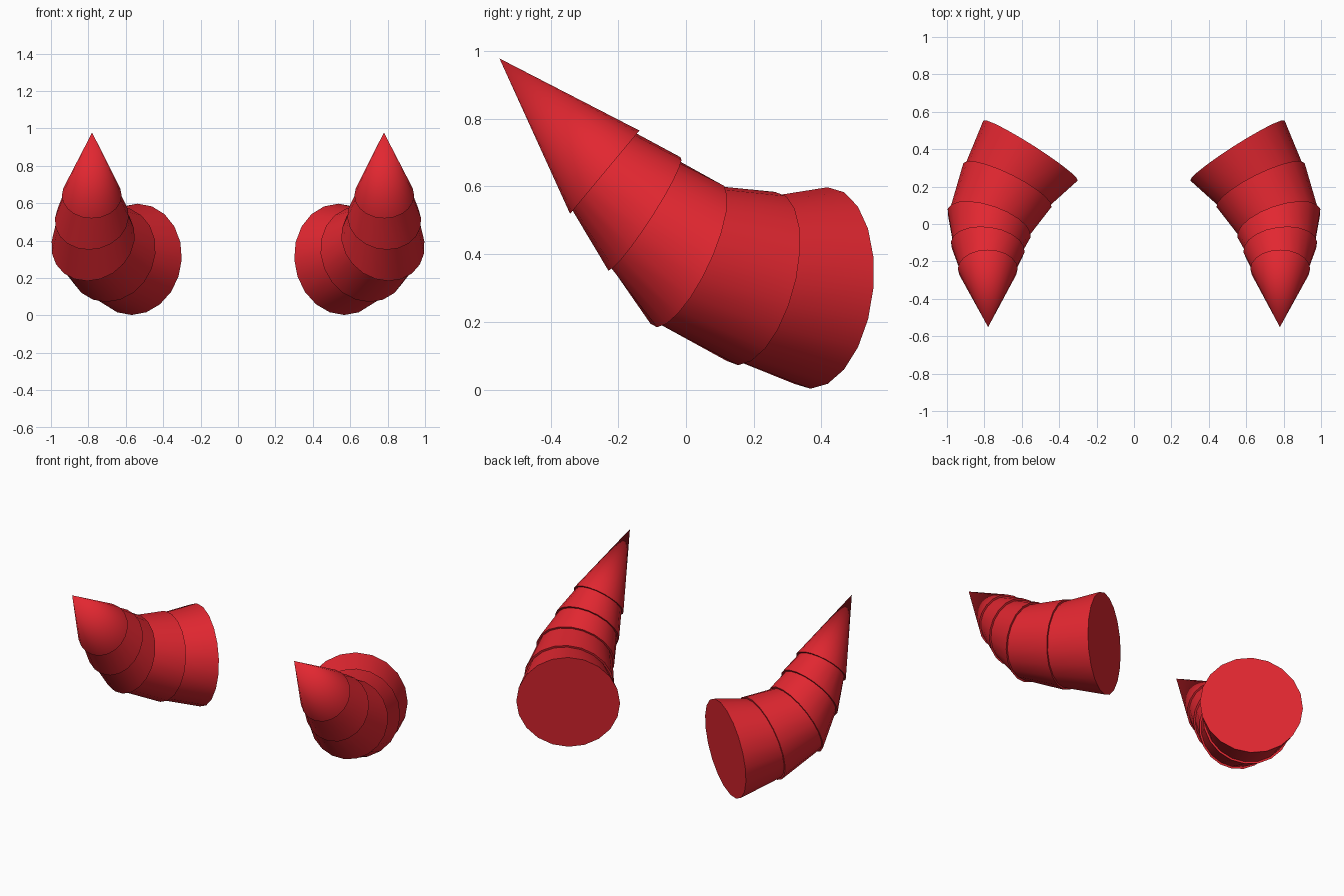
import bpy, bmesh, math
from mathutils import Vector

if "Cube" in bpy.data.objects:
    bpy.data.objects.remove(bpy.data.objects["Cube"])

SIDES = 20
STEP = 0.012  # how far each segment's lower rim overhangs the one before

red = bpy.data.materials.new("horn_red")
red.diffuse_color = (0.76, 0.02, 0.03, 1)
red.use_nodes = True
red.node_tree.nodes["Principled BSDF"].inputs["Base Color"].default_value = red.diffuse_color

# rings along the right horn: centre, direction of the horn, radius
RINGS = [
    ((0.553, 0.393, 0.300), (0.535, -0.840, 0.10), 0.299),
    ((0.677, 0.208, 0.328), (0.436, -0.872, 0.23), 0.263),
    ((0.775, 0.004, 0.398), (0.300, -0.862, 0.405), 0.234),
    ((0.782, -0.123, 0.519), (0.120, -0.835, 0.54), 0.199),
    ((0.782, -0.240, 0.642), (0.000, -0.768, 0.64), 0.160),
]
TIP = (0.780, -0.551, 0.978)


def add_ring(bm, centre, direction, radius):
    d = Vector(direction).normalized()
    u = d.cross(Vector((0, 0, 1))).normalized()
    v = u.cross(d)
    verts = []
    for i in range(SIDES):
        a = 2 * math.pi * i / SIDES
        verts.append(bm.verts.new(Vector(centre) + radius * (math.cos(a) * u + math.sin(a) * v)))
    return verts


def finish(bm, name):
    bmesh.ops.recalc_face_normals(bm, faces=bm.faces[:])
    mesh = bpy.data.meshes.new(name)
    bm.to_mesh(mesh)
    bm.free()
    mesh.materials.append(red)
    obj = bpy.data.objects.new(name, mesh)
    bpy.context.collection.objects.link(obj)
    bpy.ops.object.select_all(action='DESELECT')
    obj.select_set(True)
    bpy.context.view_layer.objects.active = obj
    bpy.ops.object.shade_smooth_by_angle(angle=math.radians(35))
    # mirrored partner on the other horn
    obj.modifiers.new("mirror", 'MIRROR').use_axis[0] = True


# tapered segments and the pointed tip
for k, (c, d, r) in enumerate(RINGS):
    bm = bmesh.new()
    low = add_ring(bm, c, d, r)
    bm.faces.new(low)
    if k + 1 < len(RINGS):
        c2, d2, r2 = RINGS[k + 1]
        high = add_ring(bm, c2, d2, r2 - STEP)
        bm.faces.new(high)
        for i in range(SIDES):
            j = (i + 1) % SIDES
            bm.faces.new((low[i], low[j], high[j], high[i]))
        finish(bm, f"horn_segment_{k + 1}")
    else:
        apex = bm.verts.new(TIP)
        for i in range(SIDES):
            bm.faces.new((low[i], low[(i + 1) % SIDES], apex))
        finish(bm, "horn_tip")
